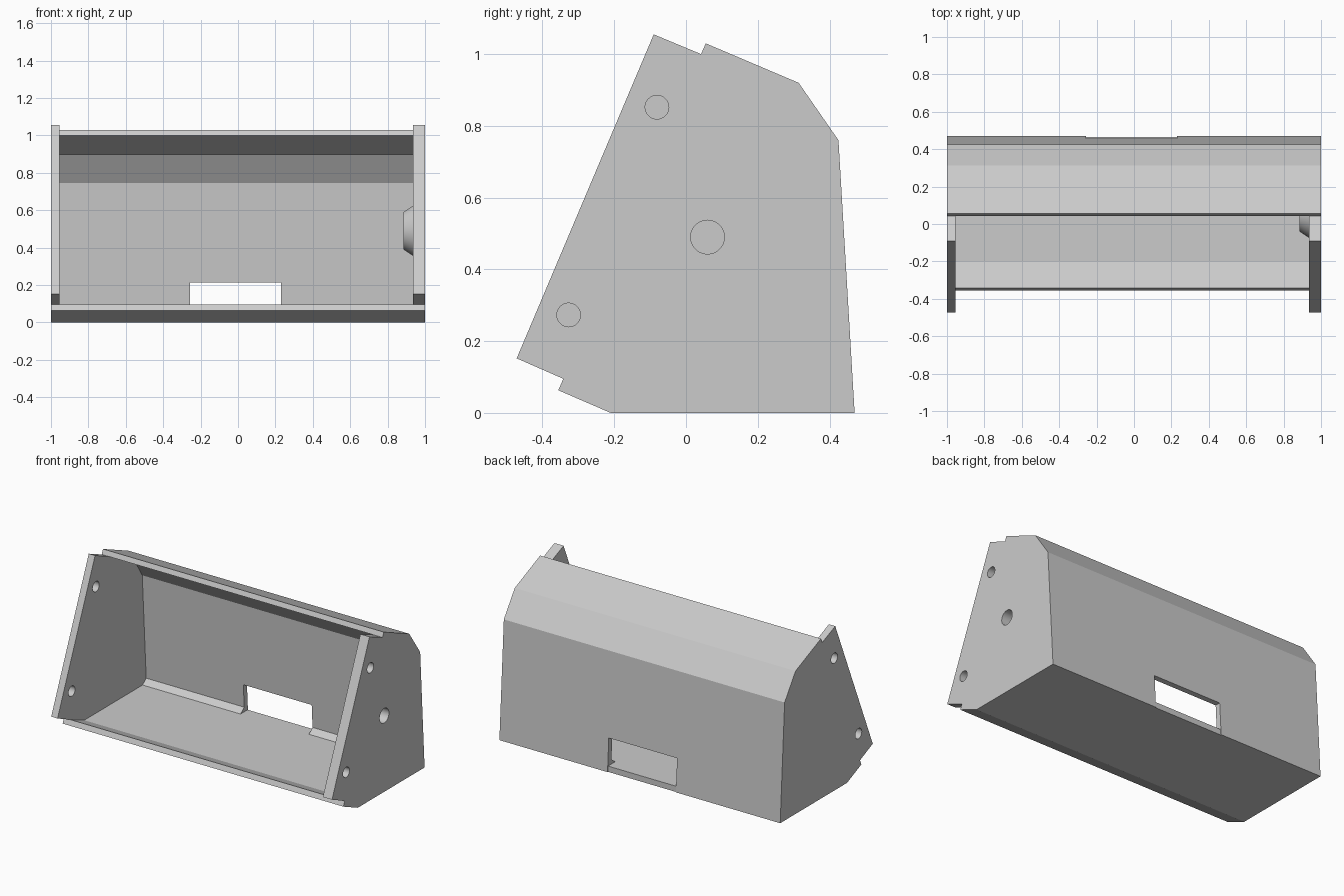
import bpy, bmesh, math

if "Cube" in bpy.data.objects:
    bpy.data.objects.remove(bpy.data.objects["Cube"])

grey = bpy.data.materials.new("light_grey")
grey.diffuse_color = (0.6, 0.6, 0.6, 1)
grey.use_nodes = True
grey.node_tree.nodes["Principled BSDF"].inputs["Base Color"].default_value = grey.diffuse_color


def make_object(name, bm):
    bmesh.ops.recalc_face_normals(bm, faces=bm.faces)
    mesh = bpy.data.meshes.new(name)
    bm.to_mesh(mesh)
    bm.free()
    mesh.materials.append(grey)
    obj = bpy.data.objects.new(name, mesh)
    bpy.context.collection.objects.link(obj)
    return obj


def extrude_profile(name, points, x0, x1):
    """Prism from a (y, z) outline, running from x0 to x1."""
    bm = bmesh.new()
    a = [bm.verts.new((x0, y, z)) for y, z in points]
    b = [bm.verts.new((x1, y, z)) for y, z in points]
    bm.faces.new(a)
    bm.faces.new(b[::-1])
    n = len(points)
    for i in range(n):
        j = (i + 1) % n
        bm.faces.new((a[i], b[i], b[j], a[j]))
    return make_object(name, bm)


def round_x(name, y, z, x0, x1, r0, r1, sides=48):
    """Cylinder or cone along x."""
    ring = [(math.cos(2 * math.pi * i / sides), math.sin(2 * math.pi * i / sides))
            for i in range(sides)]
    bm = bmesh.new()
    a = [bm.verts.new((x0, y + r0 * c, z + r0 * s)) for c, s in ring]
    b = [bm.verts.new((x1, y + r1 * c, z + r1 * s)) for c, s in ring]
    bm.faces.new(a)
    bm.faces.new(b[::-1])
    for i in range(sides):
        j = (i + 1) % sides
        bm.faces.new((a[i], b[i], b[j], a[j]))
    return make_object(name, bm)


def combine(target, tool, operation):
    mod = target.modifiers.new("combine", 'BOOLEAN')
    mod.operation = operation
    mod.solver = 'EXACT'
    mod.object = tool
    bpy.context.view_layer.objects.active = target
    bpy.ops.object.modifier_apply(modifier=mod.name)
    bpy.data.objects.remove(tool)


# Solid housing with stepped front corners
housing = extrude_profile("housing", [
    (-0.472, 0.152), (-0.342, 0.095), (-0.356, 0.063), (-0.21, 0), (0.47, 0),
    (0.425, 0.76), (0.314, 0.92), (0.055, 1.03), (0.042, 1.0), (-0.09, 1.055)],
    -1, 1)

# Open-fronted cavity between the two end plates
cavity = extrude_profile("cavity_cutter", [
    (-0.342, 0.095), (-0.2, 0.037), (0.393, 0.037), (0.43, 0.067),
    (0.39, 0.745), (0.293, 0.897), (0.042, 1.0), (-0.1, 1.35),
    (-0.7, 1.35), (-0.7, 0.15)], -0.955, 0.935)
combine(housing, cavity, 'DIFFERENCE')

# Rear slot, level with the floor and open at the lower edge
slot = extrude_profile("slot_cutter", [
    (0.3, 0.037), (0.465, 0.037), (0.465, -0.1), (0.6, -0.1),
    (0.6, 0.215), (0.3, 0.215)], -0.257, 0.23)
combine(housing, slot, 'DIFFERENCE')

# Tapered boss inside the right plate, with a bore through it
combine(housing, round_x("boss", 0.06, 0.49, 0.885, 0.95, 0.10, 0.143), 'UNION')
combine(housing, round_x("bore_cutter", 0.06, 0.49, 0.8, 1.1, 0.047, 0.047), 'DIFFERENCE')

# Screw holes: through the left plate, blind in the right plate
for y, z in ((-0.081, 0.852), (-0.327, 0.273)):
    for x0, x1 in ((-1.1, -0.9), (0.95, 1.1)):
        combine(housing, round_x("hole_cutter", y, z, x0, x1, 0.033, 0.033, 32), 'DIFFERENCE')

# Smooth round parts, crisp edges elsewhere
bpy.ops.object.select_all(action='DESELECT')
housing.select_set(True)
bpy.context.view_layer.objects.active = housing
bpy.ops.object.shade_smooth_by_angle(angle=math.radians(20))
